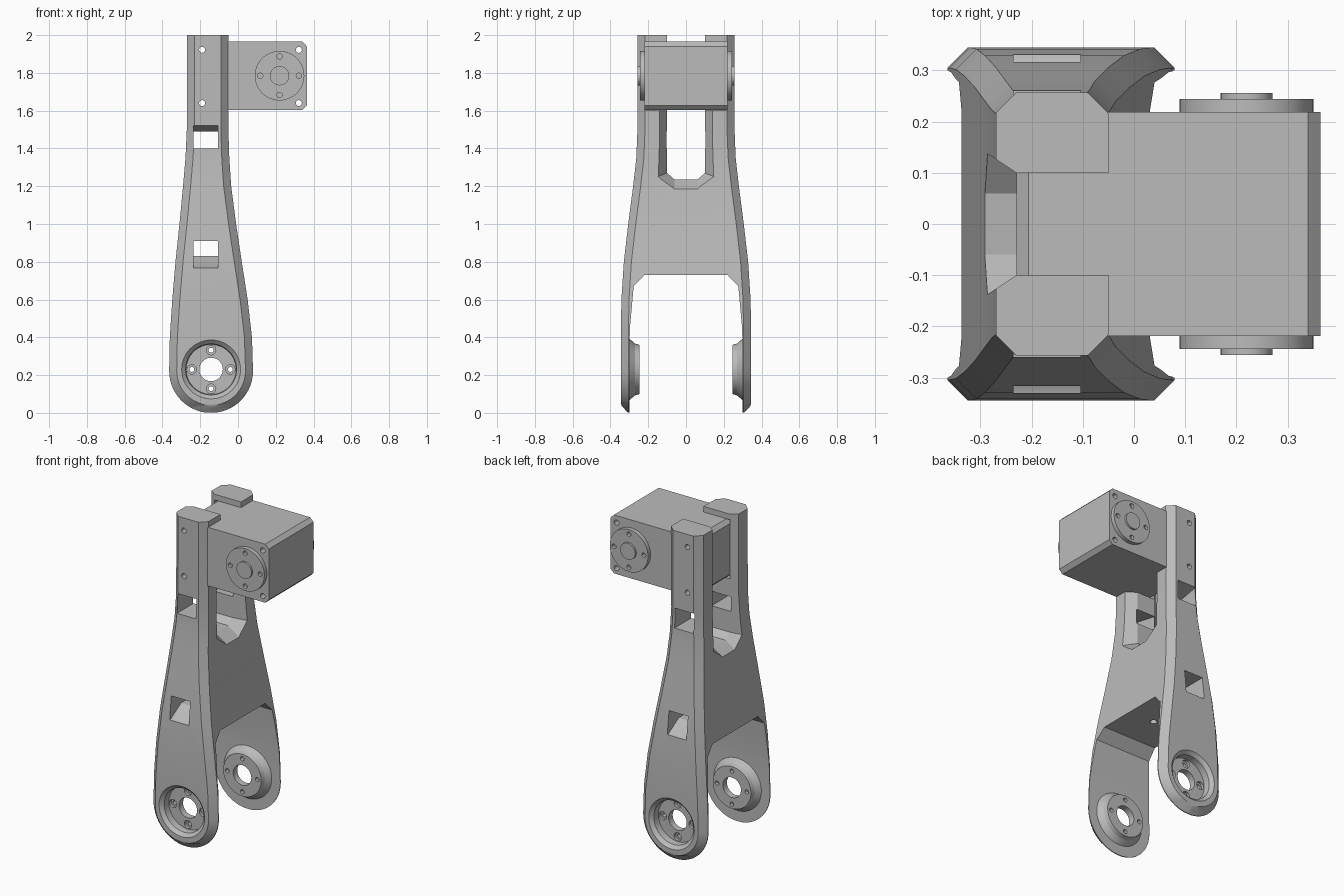
import bpy, bmesh, math

if "Cube" in bpy.data.objects:
    bpy.data.objects.remove(bpy.data.objects["Cube"])

grey = bpy.data.materials.new("plain grey")
grey.use_nodes = True
grey.diffuse_color = (0.5, 0.5, 0.5, 1)
grey.node_tree.nodes["Principled BSDF"].inputs["Base Color"].default_value = (0.5, 0.5, 0.5, 1)


def loft(name, sections):
    """Closed solid through rings of equal point count."""
    bm = bmesh.new()
    rings = [[bm.verts.new(p) for p in s] for s in sections]
    n = len(rings[0])
    for a, b in zip(rings, rings[1:]):
        for i in range(n):
            j = (i + 1) % n
            bm.faces.new((a[i], a[j], b[j], b[i]))
    bm.faces.new(rings[0])
    bm.faces.new(rings[-1])
    bmesh.ops.recalc_face_normals(bm, faces=bm.faces)
    me = bpy.data.meshes.new(name)
    bm.to_mesh(me)
    bm.free()
    me.materials.append(grey)
    ob = bpy.data.objects.new(name, me)
    bpy.context.collection.objects.link(ob)
    return ob


def prism_x(name, x0, x1, pts):
    return loft(name, [[(x, y, z) for y, z in pts] for x in (x0, x1)])


def turned(name, cx, cz, profile, side=1, n=48):
    """Round part along y from (radius, y) pairs."""
    return loft(name, [[(cx + r * math.cos(2 * math.pi * i / n), side * y,
                         cz + r * math.sin(2 * math.pi * i / n)) for i in range(n)]
                       for r, y in profile])


def combine(ob, parts, operation):
    """Apply booleans, then discard the helper parts."""
    for p in parts:
        m = ob.modifiers.new("bool", 'BOOLEAN')
        m.operation, m.object, m.solver = operation, p, 'EXACT'
    bpy.context.view_layer.update()
    deps = bpy.context.evaluated_depsgraph_get()
    me = bpy.data.meshes.new_from_object(ob.evaluated_get(deps))
    ob.modifiers.clear()
    ob.data = me
    for p in parts:
        bpy.data.objects.remove(p)


def around(cx, cz, r):
    return [(cx + r, cz), (cx - r, cz), (cx, cz + r), (cx, cz - r)]


# Leg frame: chamfered sections, rounded at the foot
CX, CZ, R, C = -0.1425, 0.222, 0.222, 0.04
stations = [(0.4, -0.361, 0.074, 0.345), (0.6, -0.348, 0.051, 0.342),
            (0.8, -0.331, 0.020, 0.329), (1.0, -0.310, -0.010, 0.306),
            (1.2, -0.291, -0.036, 0.280), (1.35, -0.278, -0.046, 0.263),
            (1.5, -0.271, -0.051, 0.257), (2.0, -0.270, -0.050, 0.257)]


def octagon(z, x0, x1, i0, i1, rim, h):
    return [(x0, -rim, z), (i0, -h, z), (i1, -h, z), (x1, -rim, z),
            (x1, rim, z), (i1, h, z), (i0, h, z), (x0, rim, z)]


sections = []
for k in range(1, 15):
    d = R * math.cos(math.pi / 2 * k / 14)
    w = math.sqrt(R * R - d * d)
    inner = math.sqrt(max((R - C) ** 2 - d * d, 0.000004))
    h = 0.345 - max(0, d - (R - C))
    sections.append(octagon(CZ - d, CX - w, CX + w, CX - inner, CX + inner, 0.305, h))
for z, x0, x1, h in stations:
    sections.append(octagon(z, x0, x1, x0 + C, x1 - C, h - C, h))
frame = loft("leg_frame", sections)

# Opening between the two lower arms
half = [(0.30, -0.1), (0.30, 0.3), (0.297, 0.45), (0.277, 0.67), (0.22, 0.73)]
gap = prism_x("arm_gap", -1, 1, half + [(-y, z) for y, z in reversed(half)])


# Upper slot with flared edges
def slot(o, top):
    s = [(0.1 + o, top), (0.1 + o, 1.27 - o * 0.4), (0.06, 1.235 - o)]
    return s + [(-y, z) for y, z in reversed(s)]


def flare(name, x_in, x_out, top):
    return loft(name, [[(x, y, z) for y, z in slot(o, top)]
                       for x, o in ((x_in, 0), (x_out, 0.08))])


combine(frame, [gap, prism_x("slot", -1, 1, slot(0, 2.1)),
                flare("flare_left", -0.11, 0.01, 1.6),
                flare("flare_right", -0.23, -0.35, 2.1),
                prism_x("motor_pocket", -0.23, 1, [(-0.22, 1.6), (0.22, 1.6),
                                                  (0.22, 1.965), (-0.22, 1.965)])],
        'DIFFERENCE')

# Joint bosses on the inner faces of the arms
combine(frame, [turned("boss", CX, CZ + 0.008,
                       [(0.13, 0.245), (0.137, 0.27), (0.165, 0.302), (0.165, 0.312)], s)
                for s in (1, -1)], 'UNION')

# Cable windows, joint recesses and bolt holes
def window(name, pts):
    pts = pts + [(-y, z) for y, z in reversed(pts)]
    return loft(name, [[(x, y, z) for y, z in pts] for x in (-0.235, -0.105)])


cuts = [window("upper_window", [(0.1, 1.49), (0.3, 1.53), (0.3, 1.4)]),
        window("lower_window", [(0.2, 0.91), (0.4, 0.91), (0.4, 0.75), (0.32, 0.77), (0.22, 0.83)]),
        turned("axle_hole", CX, CZ + 0.008, [(0.062, -1), (0.062, 1)])]
drain = loft("web_hole", [[(CX + 0.02 * math.cos(i * math.pi / 8),
                            0.02 * math.sin(i * math.pi / 8), z) for i in range(16)]
                          for z in (0.7, 0.86)])
cuts.append(drain)
for s in (1, -1):
    cuts.append(turned("recess", CX, CZ + 0.008,
                       [(0.159, 0.348), (0.135, 0.325), (0.132, 0.285)], s))
    for x, z in around(CX, CZ + 0.008, 0.102):
        cuts.append(turned("counterbore", x, z, [(0.025, 0.3), (0.025, 0.268)], s, 20))
for x, z in around(CX, CZ + 0.008, 0.102):
    cuts.append(turned("bolt", x, z, [(0.013, -1), (0.013, 1)], 1, 16))
for z in (1.64, 1.922):
    cuts.append(turned("screw", -0.19, z, [(0.016, -1), (0.016, 1)], 1, 16))
combine(frame, cuts, 'DIFFERENCE')

# Motor housing with bevelled long edges
b = 0.024
x0, x1, z0, z1 = -0.23, 0.364, 1.603, 1.965
outline = [(x0 + b, z0), (x1 - b, z0), (x1, z0 + b), (x1, z1 - b),
           (x1 - b, z1), (x0 + b, z1), (x0, z1 - b), (x0, z0 + b)]
motor = loft("motor_housing", [[(x, y, z) for x, z in outline] for y in (-0.219, 0.219)])
combine(motor, [turned("screw", x, z, [(0.016, -1), (0.016, 1)], 1, 16)
                for x in (-0.19, 0.322) for z in (1.64, 1.922)], 'DIFFERENCE')

# Motor output discs and hubs, one on each face
parts = [frame, motor]
for s, side in ((-1, "front"), (1, "back")):
    disc = turned(side + "_motor_disc", 0.22, 1.785, [(0.131, 0.215), (0.131, 0.244)], s)
    combine(disc, [turned("bolt", x, z, [(0.014, 0.225), (0.014, 0.3)], s, 16)
                   for x, z in around(0.22, 1.785, 0.102)], 'DIFFERENCE')
    hub = turned(side + "_motor_hub", 0.22, 1.785, [(0.051, 0.235), (0.051, 0.256)], s, 32)
    parts += [disc, hub]

# Smooth the curves, keep the edges crisp
bpy.ops.object.select_all(action='DESELECT')
for ob in parts:
    ob.select_set(True)
bpy.context.view_layer.objects.active = frame
bpy.ops.object.shade_smooth_by_angle(angle=math.radians(24))
